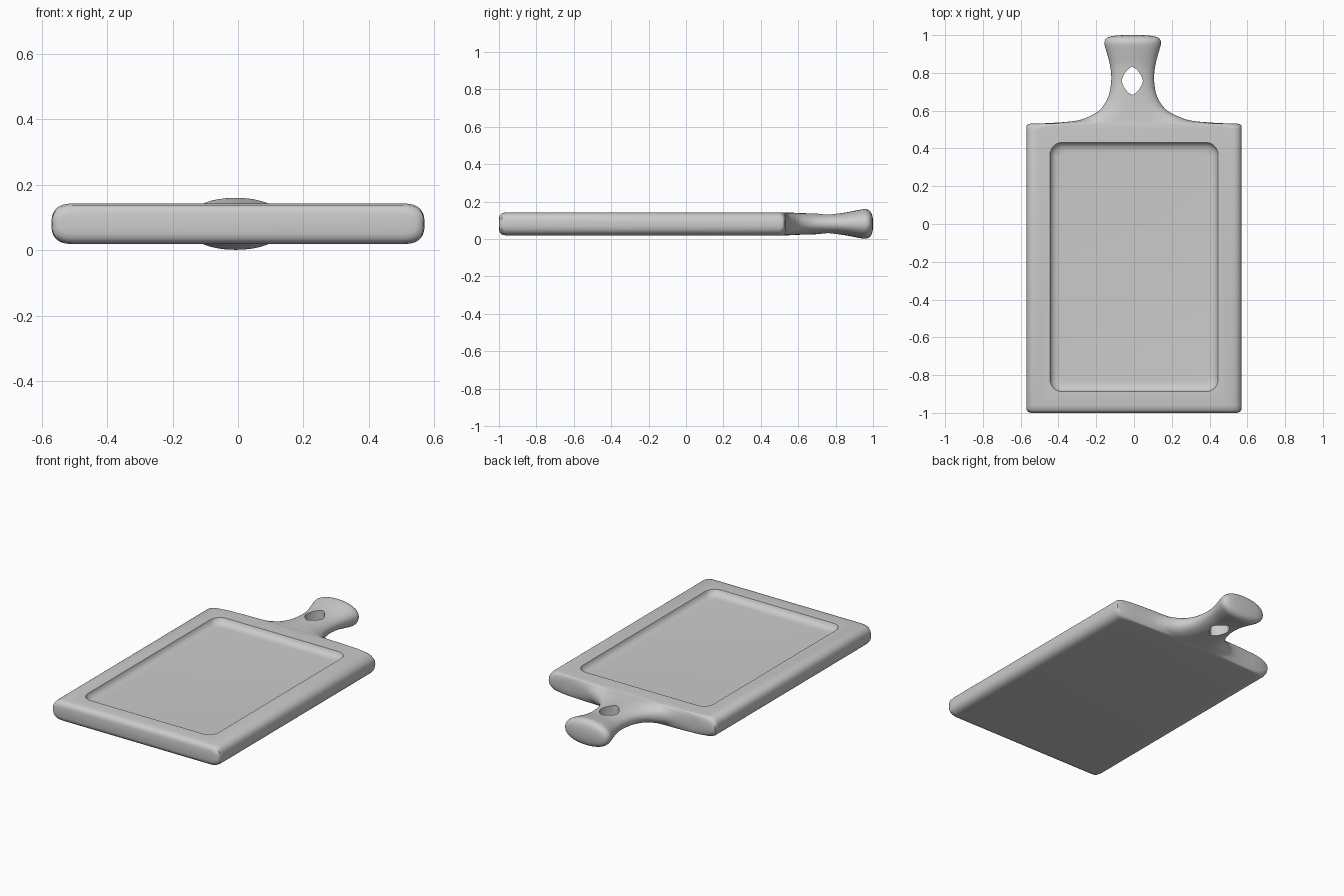
import bpy, bmesh, math

if "Cube" in bpy.data.objects:
    bpy.data.objects.remove(bpy.data.objects["Cube"])

def loft(name, rings):
    """Skin a list of equal-length point rings and cap both ends."""
    bm = bmesh.new()
    vs = [[bm.verts.new(p) for p in r] for r in rings]
    n = len(vs[0])
    for a, b in zip(vs, vs[1:]):
        for i in range(n):
            j = (i + 1) % n
            bm.faces.new((a[i], a[j], b[j], b[i]))
    bm.faces.new(vs[0])
    bm.faces.new(vs[-1])
    bmesh.ops.recalc_face_normals(bm, faces=bm.faces)
    me = bpy.data.meshes.new(name)
    bm.to_mesh(me)
    bm.free()
    ob = bpy.data.objects.new(name, me)
    bpy.context.collection.objects.link(ob)
    return ob

def spow(v, e):
    return math.copysign(abs(v) ** e, v)

def section(y, w, b, h, cx, n=10):
    """Cross-section at y: half-width w, edge rounding b, half-height h."""
    e = 0.72 + 0.2 * min(1, b / w)
    pts = []
    for side, start in ((1, -90), (-1, 90)):
        for i in range(2 * n + 1):
            if side == -1 and b >= w and i in (0, 2 * n):
                off = -0.002
            elif b >= w and i in (0, 2 * n):
                off = 0.002
            else:
                off = 0
            a = math.radians(start + 180 * i / (2 * n))
            x = side * max(w - b, 0) + b * spow(math.cos(a), e) + off
            pts.append((cx + x, y, 0.081 + h * spow(math.sin(a), e)))
    return pts

def catmull(p, q, r, s, t):
    return tuple(0.5 * (2 * b + (c - a) * t + (2 * a - 5 * b + 4 * c - d) * t * t
                        + (3 * b - a - 3 * c + d) * t ** 3)
                 for a, b, c, d in zip(p, q, r, s))

# Board slab and shoulder: y, half-width, edge rounding, half-height, centre x
slab = [(-1, .545, .05, .03, 0), (-.996, .559, .06, .046, 0), (-.985, .568, .07, .057, 0),
        (-.96, .57, .07, .062, 0), (.50, .57, .07, .062, 0), (.515, .57, .1, .062, 0),
        (.525, .566, .18, .062, 0), (.531, .55, .28, .062, 0)]
# Handle: waist and flared end
grip = [(.534, .45, .28, .062, 0), (.546, .31, .23, .061, 0), (.57, .235, .19, .06, -.002),
        (.61, .17, .15, .058, -.005), (.68, .127, .12, .056, -.007), (.77, .113, .113, .055, -.007),
        (.84, .12, .12, .059, -.007), (.90, .135, .135, .07, -.007), (.95, .149, .149, .079, -.007),
        (.972, .147, .147, .076, -.007), (.987, .134, .134, .065, -.007),
        (.996, .1, .1, .045, -.007), (1.0, .05, .05, .02, -.007)]
stations = list(slab)
for i in range(len(grip) - 1):
    p, s = grip[max(i - 1, 0)], grip[min(i + 2, len(grip) - 1)]
    stations += [catmull(p, grip[i], grip[i + 1], s, k / 4) for k in range(4)]
stations.append(grip[-1])
board = loft("cutting_board", [section(*s) for s in stations])

# Recessed tray cutter: rounded rectangle with sloping walls
def rounded_rect(inset, z, n=8):
    hx, hy, r, cy = .445 - inset, .66 - inset, .065 - inset * .5, -.228
    pts = []
    for sx, sy, start in ((1, 1, 0), (-1, 1, 90), (-1, -1, 180), (1, -1, 270)):
        for i in range(n + 1):
            a = math.radians(start + 90 * i / n)
            pts.append((sx * (hx - r) + r * math.cos(a), cy + sy * (hy - r) + r * math.sin(a), z))
    return pts

tray = loft("tray_cutter", [rounded_rect(i, z) for i, z in
            ((0, .2), (0, .143), (.004, .132), (.012, .121), (.025, .113), (.042, .109), (.055, .108))])

# Hanging hole cutter: softened diamond
def diamond(z, n=32):
    return [(-.009 + .056 * spow(math.cos(a), 1.35), .758 + .074 * spow(math.sin(a), 1.35), z)
            for a in (2 * math.pi * i / n for i in range(n))]

hole = loft("hole_cutter", [diamond(-.1), diamond(.3)])

bpy.context.view_layer.objects.active = board
board.select_set(True)
for cutter in (tray, hole):
    m = board.modifiers.new(cutter.name, 'BOOLEAN')
    m.operation = 'DIFFERENCE'
    m.solver = 'EXACT'
    m.object = cutter
    bpy.ops.object.modifier_apply(modifier=m.name)
    bpy.data.objects.remove(cutter)
bpy.ops.object.shade_smooth_by_angle(angle=math.radians(35))
